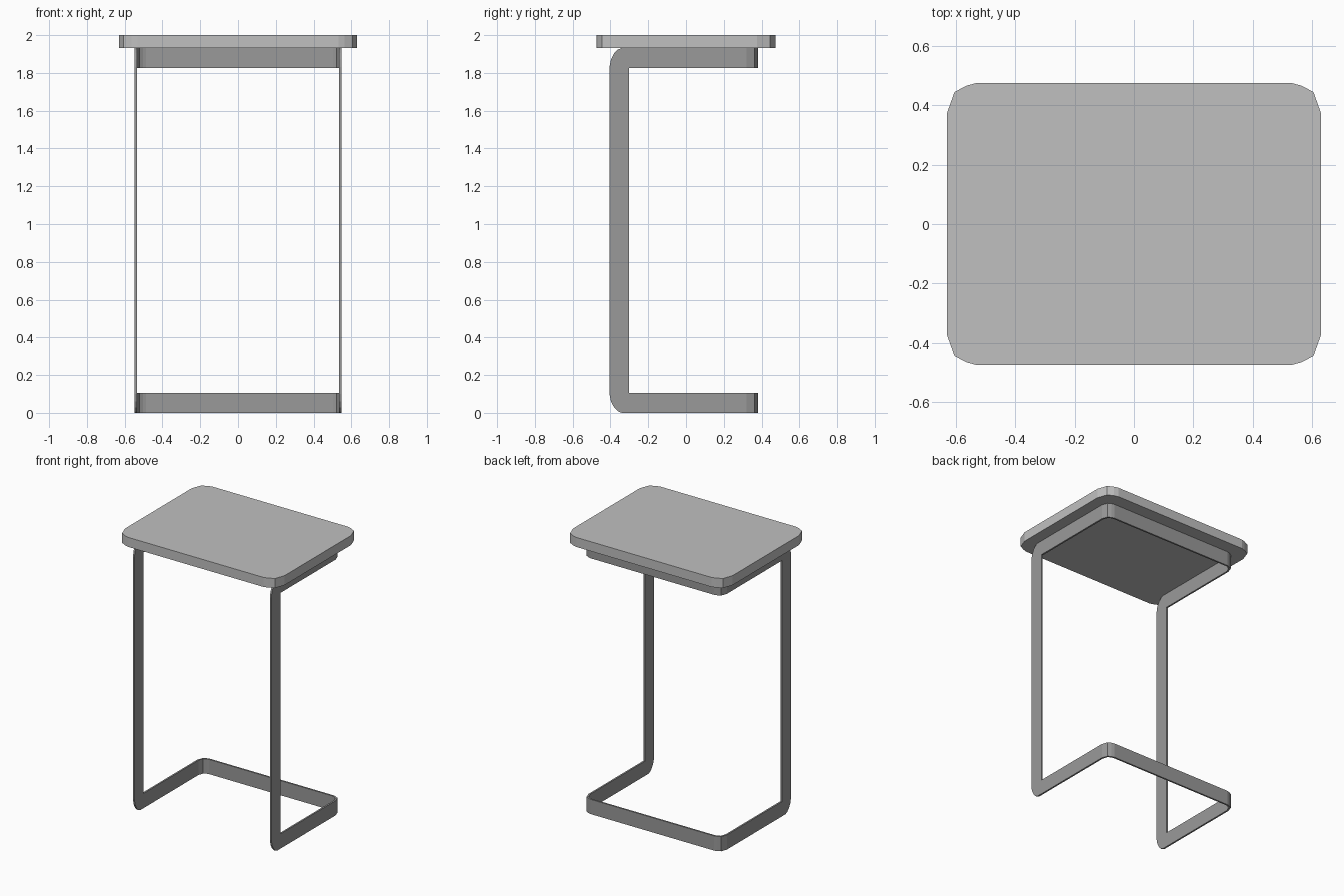
import bpy
import bmesh

cube = bpy.data.objects.get("Cube")
if cube:
    bpy.data.objects.remove(cube, do_unlink=True)


def make_material(name, grey):
    mat = bpy.data.materials.new(name)
    mat.use_nodes = True
    colour = (grey, grey, grey, 1)
    mat.diffuse_color = colour
    mat.node_tree.nodes["Principled BSDF"].inputs["Base Color"].default_value = colour
    return mat


def make_object(name, bm, mat):
    mesh = bpy.data.meshes.new(name)
    bm.to_mesh(mesh)
    bm.free()
    mesh.materials.append(mat)
    obj = bpy.data.objects.new(name, mesh)
    bpy.context.collection.objects.link(obj)
    return obj


def corner(x, y, scale=1.0):
    """Rounded plan corner at (x, y), running from the side to the back."""
    insets = [(0, 0.1), (0.025, 0.03), (0.065, 0.009), (0.097, 0)]
    return [(x - a * scale, y - b * scale) for a, b in insets]


light_grey = make_material("light grey top", 0.53)
dark_grey = make_material("mid grey metal", 0.32)

# Table top: rounded rectangle slab
TOP_UNDER = 1.932
quarter = corner(0.63, 0.475)
half = quarter + [(-x, y) for x, y in reversed(quarter)]
outline = half + [(-x, -y) for x, y in half]
bm = bmesh.new()
face = bm.faces.new([bm.verts.new((x, y, TOP_UNDER)) for x, y in outline])
slab = bmesh.ops.extrude_face_region(bm, geom=[face])["geom"]
raised = [v for v in slab if isinstance(v, bmesh.types.BMVert)]
bmesh.ops.translate(bm, verts=raised, vec=(0, 0, 2 - TOP_UNDER))
bmesh.ops.recalc_face_normals(bm, faces=bm.faces)
make_object("table_top", bm, light_grey)

# Frame: half of a flat band, mirrored and thickened
HALF_W, BACK, BAND = 0.547, 0.38, 0.105
FRONT, INNER = -0.405, -0.302
plan = corner(HALF_W, BACK, 0.6) + [(0, BACK)]
bend = plan[0][1]
bm = bmesh.new()


def band(low, high):
    """Horizontal band round the back corner; returns its side end vertices."""
    rows = [[bm.verts.new((x, y, z)) for x, y in plan] for z in (low, high)]
    for i in range(len(plan) - 1):
        bm.faces.new((rows[0][i], rows[0][i + 1], rows[1][i + 1], rows[1][i]))
    return rows[0][0], rows[1][0]


def side(points):
    return [bm.verts.new((HALF_W, y, z)) for y, z in points]


base_low, base_high = band(0, BAND)
rail_low, rail_high = band(TOP_UNDER - BAND, TOP_UNDER)

# Side of the frame: C shape with rounded outer corners
curve = [(0.065, 0), (0.045, 0.008), (0.025, 0.028), (0.008, 0.06), (0, 0.1)]
upper = [(FRONT + a, TOP_UNDER - b) for a, b in curve]
lower = [(FRONT + a, b) for a, b in reversed(curve)]
inner = side([(INNER, BAND), (INNER, TOP_UNDER - BAND)])
bm.faces.new([base_low, base_high] + inner + [rail_low, rail_high]
             + side(upper) + side(lower))
bm.normal_update()
frame = make_object("frame", bm, dark_grey)

mirror = frame.modifiers.new("Mirror", "MIRROR")
mirror.use_clip = True
thick = frame.modifiers.new("Thickness", "SOLIDIFY")
thick.thickness = 0.012
thick.offset = -1
thick.use_even_offset = True
